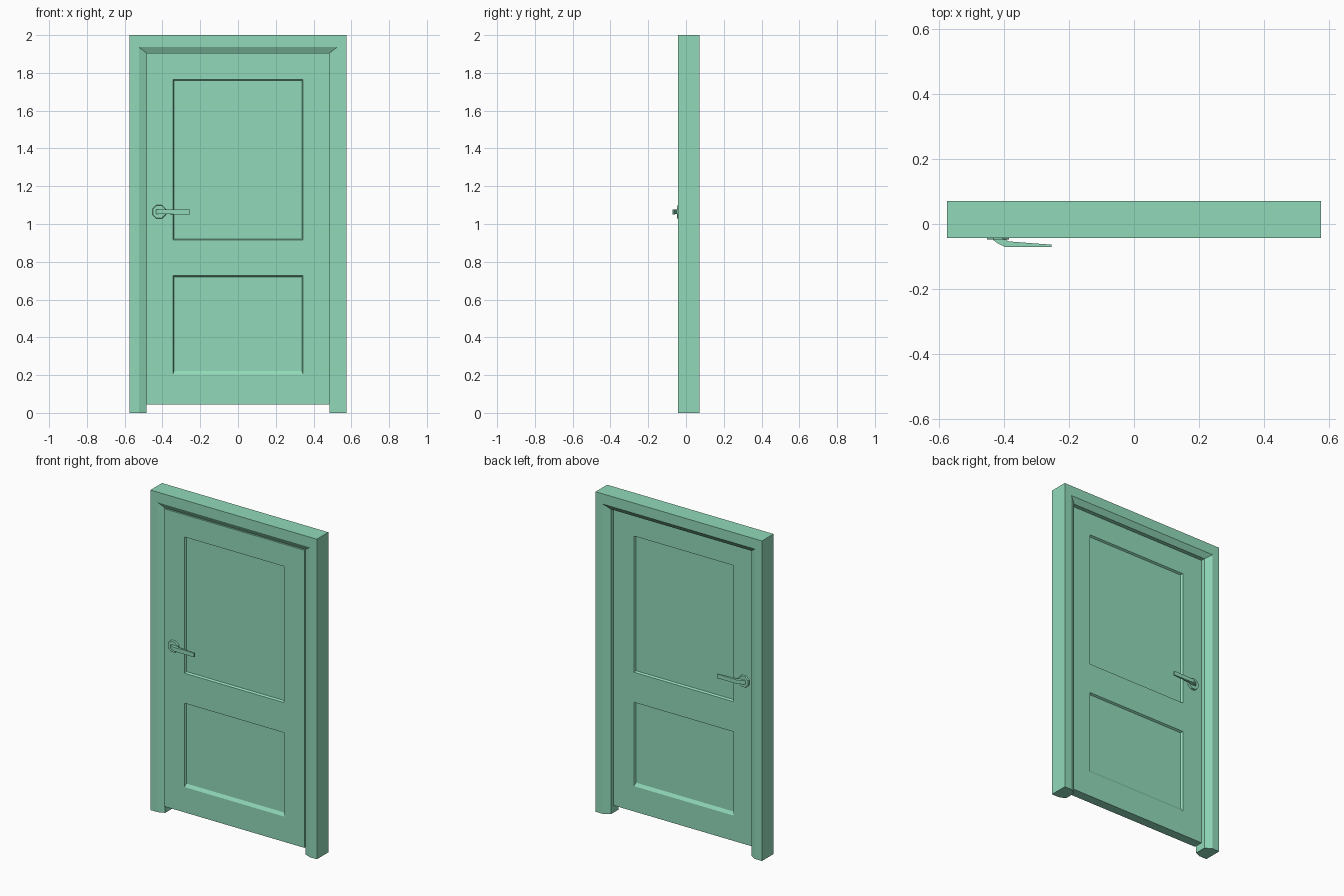
import bpy, bmesh, math
from mathutils import Matrix

if "Cube" in bpy.data.objects:
    bpy.data.objects.remove(bpy.data.objects["Cube"])

paint = bpy.data.materials.new("mint_green")
paint.diffuse_color = (0.285, 0.70, 0.49, 1)
paint.use_nodes = True
paint.node_tree.nodes["Principled BSDF"].inputs["Base Color"].default_value = paint.diffuse_color
LEAF_Y = -0.0075   # middle plane of the leaf and its handles


def finish(bm, name, mirror_y=False, recalc=True):
    if recalc:
        bmesh.ops.recalc_face_normals(bm, faces=bm.faces[:])
    mesh = bpy.data.meshes.new(name)
    bm.to_mesh(mesh)
    bm.free()
    mesh.materials.append(paint)
    obj = bpy.data.objects.new(name, mesh)
    bpy.context.collection.objects.link(obj)
    if mirror_y:
        obj.location.y = LEAF_Y
        mod = obj.modifiers.new("both_sides", 'MIRROR')
        mod.use_axis = (False, True, False)
    return obj


# Frame: chamfered section (side inset, top inset, y) carried up, across and down
section = [(0, 0, -0.043), (0.05, 0.064, -0.043), (0.09, 0.095, -0.026),
           (0.09, 0.095, 0.047), (0.05, 0.064, 0.071), (0, 0, 0.071)]
bm = bmesh.new()
rings = []
for side, at_top in ((-1, 0), (-1, 1), (1, 1), (1, 0)):
    rings.append([bm.verts.new((side * (0.575 - ix), y, (2 - iz) * at_top))
                  for ix, iz, y in section])
for a, b in zip(rings, rings[1:]):
    for i in range(6):
        j = (i + 1) % 6
        bm.faces.new((a[i], a[j], b[j], b[i]))
bm.faces.new(rings[0])
bm.faces.new(rings[-1])
finish(bm, "door_frame")

# Door leaf: front half as a grid with two sunken panels, mirrored to the back
xs = [-0.485, -0.345, 0.345, 0.485]
zs = [0.045, 0.203, 0.727, 0.915, 1.766, 1.905]
bm = bmesh.new()
grid = [[bm.verts.new((x, -0.0295, z)) for x in xs] for z in zs]
panels = []
for r in range(5):
    for c in range(3):
        f = bm.faces.new((grid[r][c], grid[r][c + 1], grid[r + 1][c + 1], grid[r + 1][c]))
        if c == 1 and r in (1, 3):
            panels.append(f)
rim = [e for e in bm.edges if e.is_boundary]
bm.normal_update()
bmesh.ops.inset_individual(bm, faces=panels, thickness=0.009, depth=-0.012)
# Wider sloping sill under the lower panel
for f in panels:
    for v in f.verts:
        if v.co.z < 0.3:
            v.co.z = 0.222
out = bmesh.ops.extrude_edge_only(bm, edges=rim)
for v in out["geom"]:
    if isinstance(v, bmesh.types.BMVert):
        v.co.y = 0
finish(bm, "door_leaf", mirror_y=True, recalc=False)

# Handle rosette on both sides
bm = bmesh.new()
turn = Matrix.Translation((-0.418, -0.0345, 1.064)) @ Matrix.Rotation(math.pi / 2, 4, 'X')
bmesh.ops.create_cone(bm, cap_ends=True, segments=8, radius1=0.039, radius2=0.036,
                      depth=0.012, matrix=turn @ Matrix.Rotation(math.pi / 8, 4, 'Z'))
finish(bm, "handle_rosette", mirror_y=True)

# Lever: plan outline (x, y, half height) raised into a bent bar
plan = [(-0.436, -0.039, 0.012), (-0.42, -0.051, 0.012), (-0.395, -0.0635, 0.012),
        (-0.254, -0.0635, 0.013), (-0.254, -0.056, 0.013), (-0.385, -0.046, 0.012),
        (-0.395, -0.039, 0.012)]
bm = bmesh.new()
low = [bm.verts.new((x, y, 1.064 - h)) for x, y, h in plan]
high = [bm.verts.new((x, y, 1.064 + h)) for x, y, h in plan]
bm.faces.new(low)
bm.faces.new(high)
for i in range(len(plan)):
    j = (i + 1) % len(plan)
    bm.faces.new((low[i], low[j], high[j], high[i]))
finish(bm, "handle_lever", mirror_y=True)
